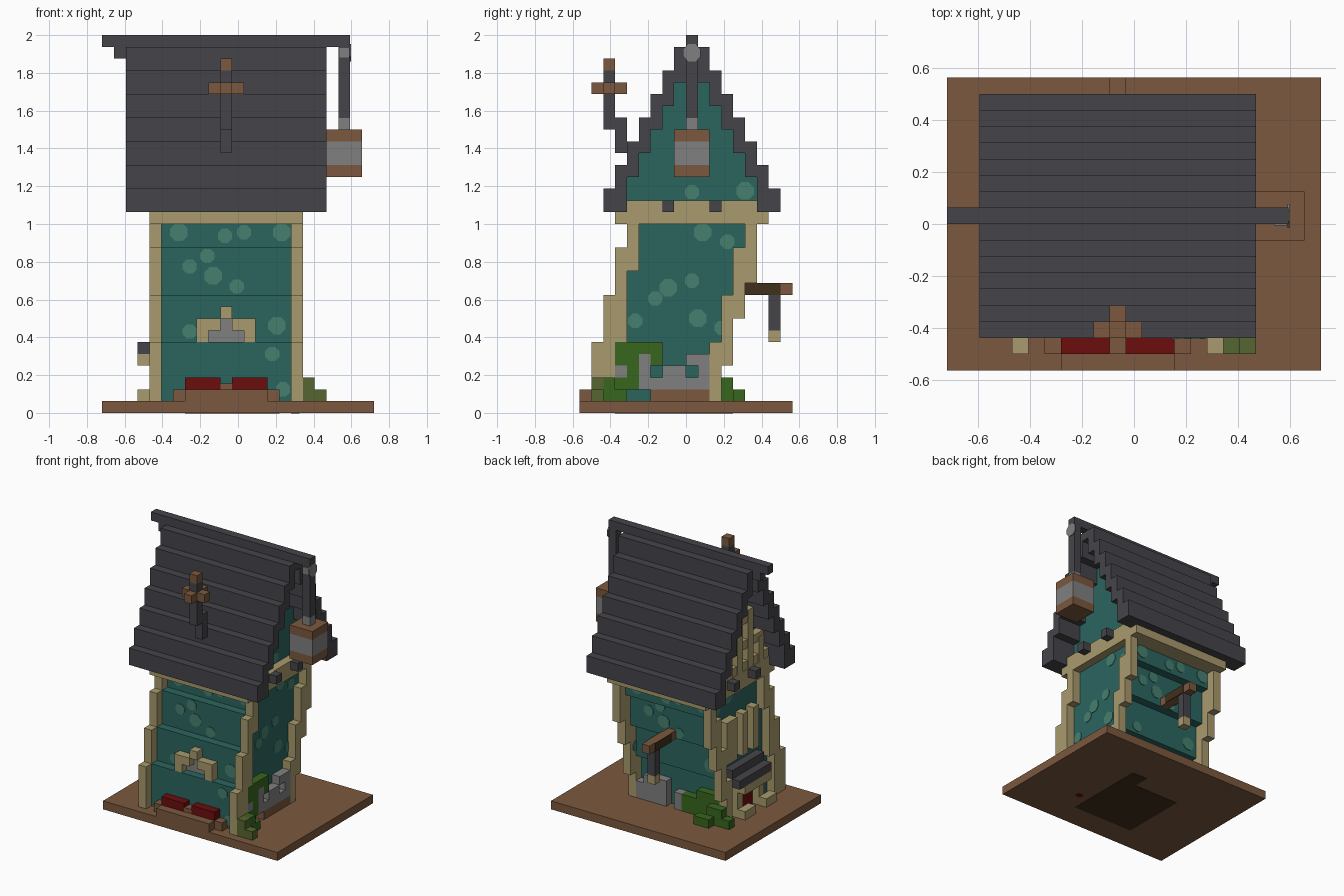
import bpy
import bmesh
from math import pi
from mathutils import Matrix, Vector

cube = bpy.data.objects.get("Cube")
if cube:
    bpy.data.objects.remove(cube, do_unlink=True)

U = 1 / 16                                   # size of one block
ORIGIN = Vector((-11.5, -9, 0))              # grid corner, in blocks


def material(name, code):
    rgb = [int(code[i:i + 2], 16) / 255 for i in (0, 2, 4)]
    colour = [((c + 0.055) / 1.055) ** 2.4 for c in rgb] + [1]
    mat = bpy.data.materials.new(name)
    mat.use_nodes = True
    mat.diffuse_color = colour
    mat.node_tree.nodes["Principled BSDF"].inputs["Base Color"].default_value = colour
    return mat


teal = material("teal plaster", "2b655f")
pale_teal = material("pale teal patches", "468070")
beige = material("beige timber", "a99b6d")
slate = material("dark slate", "454449")
stone = material("grey stone", "808080")
brown = material("brown wood", "7b583f")
dark_brown = material("dark brown wood", "40301c")
red = material("dark red", "6b0d0d")
green = material("leaf green", "38661f")
olive = material("olive leaves", "566530")


def finish(name, bm, mat):
    mesh = bpy.data.meshes.new(name)
    bm.to_mesh(mesh)
    bm.free()
    mesh.materials.append(mat)
    obj = bpy.data.objects.new(name, mesh)
    bpy.context.collection.objects.link(obj)
    return obj


def blocks(name, mat, *boxes):
    """One object from boxes given as x, x, y, y, z, z in grid blocks."""
    bm = bmesh.new()
    for x0, x1, y0, y1, z0, z1 in boxes:
        mid = (Vector((x0 + x1, y0 + y1, z0 + z1)) / 2 + ORIGIN) * U
        size = Vector((x1 - x0, y1 - y0, z1 - z0)) * U
        bmesh.ops.create_cube(bm, size=1, matrix=Matrix.Translation(mid) @ Matrix.Diagonal(size.to_4d()))
    return finish(name, bm, mat)


def patches(name, axis, spots):
    """Thin eight-sided plaster patches facing along an axis."""
    bm = bmesh.new()
    turn = Matrix.Rotation(pi / 2, 4, "Y" if axis == "x" else "X")
    for n, spot in enumerate(spots):
        radius = U * (0.8 if n % 3 == 0 else 0.65)
        place = Matrix.Translation((Vector(spot) + ORIGIN) * U)
        bmesh.ops.create_cone(bm, cap_ends=True, segments=8, radius1=radius, radius2=radius,
                              depth=0.009, matrix=place @ turn @ Matrix.Rotation(pi / 8, 4, "Z"))
    return finish(name, bm, pale_teal)


# Ground plate and its underside marks
blocks("base", brown, (0, 23, 0, 18, 0, 1))
blocks("base_underside_mark", dark_brown, (7, 15, 3, 11, -.04, .02), (13, 15, 11, 13, -.04, .02))
blocks("base_underside_dot", red, (16, 16.7, 5, 5.6, -.04, .02))

# Leaning tower in four storeys, each one block further back
LEVELS = (1, 6, 10, 14, 16)
blocks("tower_walls", teal, *[(5, 16, 2 + k, 11 + k, LEVELS[k], LEVELS[k + 1]) for k in range(4)])
front_low, back_low = (1, 1, 6, 12), (1, 4, 8, 11)
for side, x in (("right", 4), ("left", 16)):
    blocks(side + "_front_post", beige,
           *[(x, x + 1, 1 + k, 2 + k, front_low[k], LEVELS[k + 1]) for k in range(4)])
    blocks(side + "_back_post", beige,
           *[(x, x + 1, 11 + k, 12 + k, back_low[k], LEVELS[k + 1]) for k in range(4)])
blocks("eave_beams", beige, (4, 17, 3, 16, 16, 17), (4, 17, 4, 15, 17, 18))
blocks("beam_ends", slate, *[(x, x + 1, y, y + 1, 17, 18) for x in (3, 17) for y in (7, 11)])

# Gable and stepped roof
blocks("gable", teal, *[(5, 16, 4 + n, 15 - n, 18 + 2 * n, 20 + 2 * n) for n in range(6)])
courses = []
for n in range(7):
    low, high = (17 if n < 2 else 16 + 2 * n), 19 + 2 * n
    courses += [(2, 19, 16 - n, 17 - n, low, high), (2, 19, 2 + n, 3 + n, low, high)]
blocks("roof", slate, *courses)
blocks("ridge", slate, (0, 21, 9, 10, 31, 32), (1, 19, 9, 10, 30, 31))

# Timber lattice on the far gable
lattice = [(4, 5, y, y + 1, 18, top) for y, top in ((5, 21), (7, 25), (9, 28), (11, 25), (13, 21))]
lattice += [(4.1, 5, 4 + n, 15 - n, z, z + 1) for n, z in ((0, 18), (1, 20.5), (3, 23.5))]
blocks("gable_lattice", beige, *lattice)

# Bent stovepipe on the front slope
blocks("stovepipe", slate, (10, 11, 3, 4, 22, 25), (10, 11, 2, 3, 24, 29))
blocks("stovepipe_cross", brown, (9, 12, 2, 3, 27, 28), (10, 11, 1, 4, 27, 28), (10, 11, 2, 3, 29, 30))

# Hanging lantern
blocks("lantern_pole", slate, (20, 21, 9, 10, 25, 31))
blocks("lantern_caps", brown, (19, 22, 8, 11, 20, 21), (19, 22, 8, 11, 23, 24))
blocks("lantern_glass", stone, (19, 22, 8, 11, 21, 23), (20, 21, 9, 10, 24, 25))
patches("lantern_pin", "x", [(21, 9.5, 30.5)]).data.materials[0] = stone
blocks("lantern_pin_front", stone, (20.1, 20.9, 8.9, 9, 30.1, 30.9))

# Front arch, planter and flowers
blocks("front_arch", beige, (8, 9, 2, 3, 6, 8), (12, 13, 2, 3, 6, 8), (9, 10, 2, 3, 7, 8),
       (11, 12, 2, 3, 7, 8), (10, 11, 2, 3, 8, 9))
blocks("front_arch_window", stone, (9, 12, 2.9, 3, 6, 7), (10, 11, 2.9, 3, 7, 8))
blocks("planter", brown, (7, 14, 0, 2, 1, 2), (6, 7, 1, 2, 1, 2), (14, 15, 1, 2, 1, 2),
       (10, 11, 1, 2, 2, 2.5))
blocks("planter_flowers", red, (7, 10, 1, 2, 2, 3), (11, 14, 1, 2, 2, 3))

# Stonework and ivy on the lantern side
blocks("side_stones", stone, *[(16, 17, *yz) for yz in (
    (6, 11, 2, 3), (5, 6, 2, 5), (7, 9, 3, 4), (10, 11, 3, 4), (9, 11, 4, 5), (3, 4, 3, 4))])
blocks("side_sill", brown, (16, 17, 6, 11, 1, 2))
blocks("side_ivy", green, *[(16, 17, *yz) for yz in (
    (3, 7, 5, 6), (3, 5, 4, 5), (6, 7, 4, 5), (4, 5, 2, 4), (3, 4, 2, 3))])
blocks("corner_ivy", green, (17, 18, 2, 3, 1, 3), (17, 18, 3, 4, 1, 2))
blocks("corner_bush", olive, (17, 18, 1, 2, 1, 3), (18, 19, 1, 2, 1, 2))

# Back wall stones, ivy and hanging bracket
blocks("back_stones", stone, (12, 16, 11, 12, 1, 3), (12, 15, 11, 12, 3, 4), (10, 11, 11, 12, 1, 3))
blocks("back_ivy", green, (7, 10, 11, 12, 1, 3), (5, 8, 11, 12, 3, 4), (5, 7, 11, 12, 1, 3))
blocks("back_bush", green, (4, 6, 12, 13, 1, 3), (5, 7, 13, 14, 1, 2), (3, 4, 12, 13, 1, 2))
blocks("bracket_arm", brown, (10, 11, 13, 18, 10, 11))
blocks("bracket_side", dark_brown, (11, 11.1, 14, 17, 10, 11), (9.9, 10, 14, 17, 10, 11))
blocks("bracket_drop", slate, (10, 11, 16, 17, 7, 10))
blocks("bracket_tip", beige, (10, 11, 16, 17, 6, 7))

# Doorway and shuttered window on the far side
blocks("door", red, (4.8, 5, 6, 9, 1, 4))
blocks("door_frame", beige, (4, 5, 5, 6, 1, 5), (4, 5, 9, 10, 1, 5), (3, 5, 5, 10, 4, 5))
blocks("door_awning", slate, (3, 4, 5, 11, 5, 6), (4, 5, 5, 11, 6, 7))
blocks("door_steps", beige, (3, 4, 8, 10, 1, 2), (3, 4, 4, 6, 1, 2))
blocks("shutters", beige, *[(4, 5, y, y + 1, 8, 13) for y in (6, 8, 10, 11)])

# Plaster patches
front_spots = ((6.5, 15.3), (10.4, 15), (12, 15.3), (15.2, 15.3), (8.9, 13.3), (7.4, 12.4),
               (9.4, 11.6), (11.4, 10.7), (7.4, 6.9), (14.8, 7.4), (14.4, 5), (15.3, 2))
side_spots = ((10.4, 15.3), (12.5, 14.5), (9.5, 11.2), (7.5, 10.6), (6.4, 9.7), (4.7, 7.8),
              (10, 8), (12, 7.2), (9.5, 18.7), (14, 18.8))


def storey(z):
    return sum(z > level for level in LEVELS[1:4])


patches("front_patches", "y", [(x, 2 + storey(z), z) for x, z in front_spots])
patches("back_patches", "y", [(21 - x, 11 + storey(z), z) for x, z in front_spots[:-2]])
patches("left_patches", "x", [(16, y, z) for y, z in side_spots])
patches("right_patches", "x", [(5, y, z) for y, z in side_spots[:4]])
